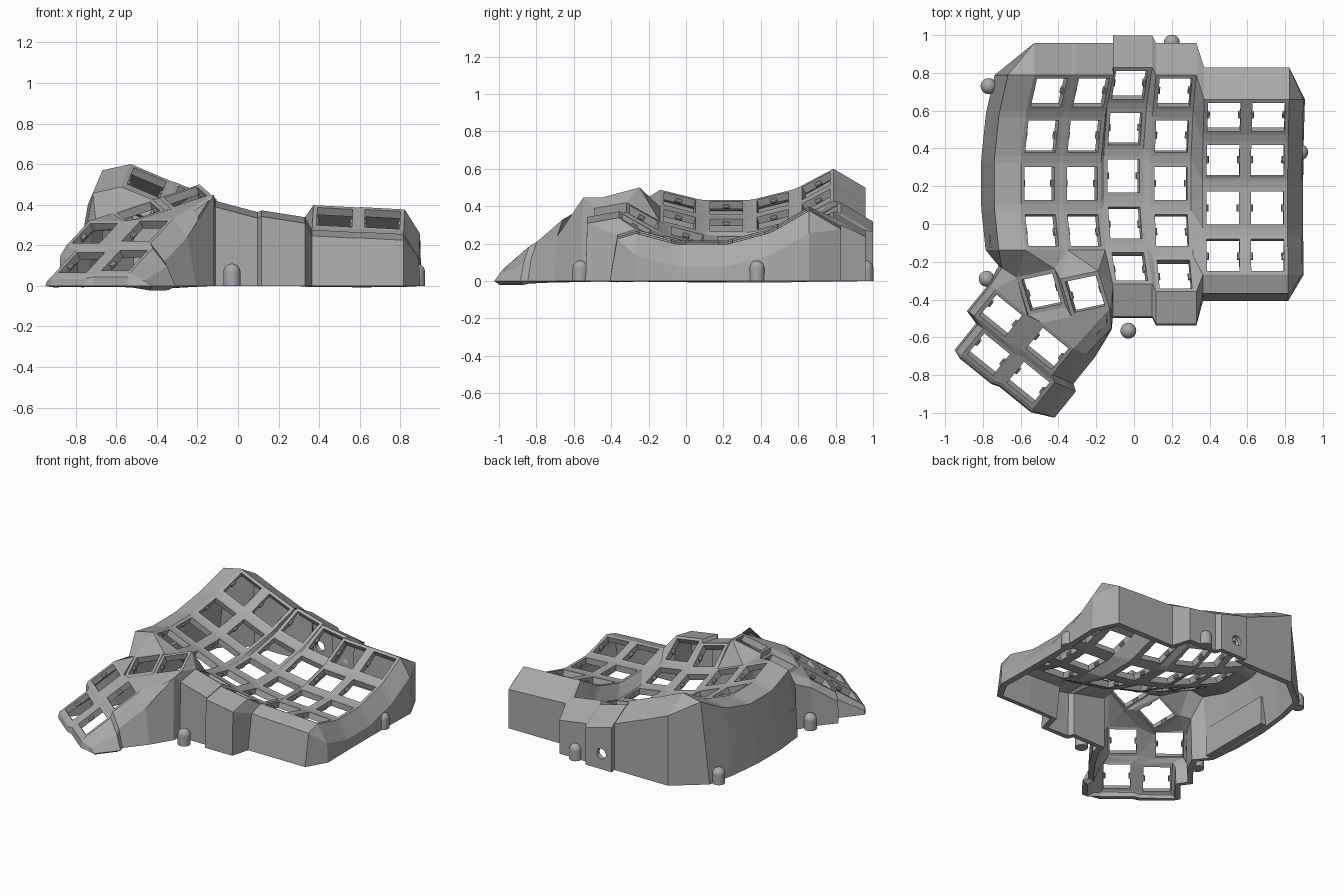
import bpy, bmesh
from math import radians, sin, cos
from mathutils import Matrix, Vector

if "Cube" in bpy.data.objects:
    bpy.data.objects.remove(bpy.data.objects["Cube"], do_unlink=True)

grey = bpy.data.materials.new("matte grey")
grey.use_nodes = True
grey.diffuse_color = (0.4, 0.4, 0.4, 1)
grey.node_tree.nodes["Principled BSDF"].inputs["Base Color"].default_value = (0.4, 0.4, 0.4, 1)


def finish(name, bm):
    mesh = bpy.data.meshes.new(name)
    bm.to_mesh(mesh)
    bm.free()
    mesh.materials.append(grey)
    obj = bpy.data.objects.new(name, mesh)
    bpy.context.scene.collection.objects.link(obj)
    return obj


def turn(deg, axis):
    return Matrix.Rotation(radians(deg), 4, axis)


# Key frames: columns curved front to back and tilted sideways
RADIUS, STEP = 0.96, 15
OUTER, HOLE = 0.108, 0.087
columns = [  # x, y, z of the lowest key, sideways tilt, number of rows
    (-0.50, 0.215, 0.39, 23, 4),
    (-0.275, 0.215, 0.30, 22, 4),
    (-0.055, 0.255, 0.215, 15, 5),
    (0.195, 0.215, 0.175, 9, 5),
    (0.47, 0.085, 0.21, 3, 4),
    (0.705, 0.085, 0.20, 3, 4),
]
frames = {}
for c, (x, y, z, tilt, rows) in enumerate(columns):
    for r in range(rows):
        angle = STEP * (2 - r)
        a = radians(angle)
        arc = Matrix.Translation((0, RADIUS * sin(a), RADIUS * (1 - cos(a))))
        frames[c, r] = Matrix.Translation((x, y, z)) @ turn(tilt, 'Y') @ arc @ turn(angle, 'X')

# Thumb keys: two upper ones beside the columns, four on a lower slope
for name, pos in {"A": (-0.49, -0.36, 0.365), "B": (-0.26, -0.37, 0.44)}.items():
    frames[name] = Matrix.Translation(pos) @ turn(12, 'Z') @ turn(-18, 'Y') @ turn(15, 'X')
for name, pos in {"C": (-0.705, -0.485, 0.26), "D": (-0.77, -0.69, 0.115),
                  "E": (-0.46, -0.66, 0.27), "F": (-0.56, -0.84, 0.125)}.items():
    frames[name] = Matrix.Translation(pos) @ turn(-39, 'Z') @ turn(34, 'X')

bm = bmesh.new()
SIGNS = {"TL": (-1, 1), "TR": (1, 1), "BR": (1, -1), "BL": (-1, -1)}
corner = {}
for key, m in frames.items():
    outer, inner = [], []
    for tag, (sx, sy) in SIGNS.items():
        v = bm.verts.new(m @ Vector((sx * OUTER, sy * OUTER, 0)))
        corner[key, tag] = v
        outer.append(v)
        inner.append(bm.verts.new(m @ Vector((sx * HOLE, sy * HOLE, 0))))
    for i in range(4):
        j = (i + 1) % 4
        bm.faces.new((outer[i], outer[j], inner[j], inner[i]))


def pick(*items):
    """Corner vertices named like ('A', 'TL TR')."""
    return [corner[key, tag] for key, tags in items for tag in tags.split()]


def strip(a, b):
    """Triangle strip between two rows of vertices, taking the shorter diagonal."""
    i = j = 0
    while i < len(a) - 1 or j < len(b) - 1:
        step_a = j == len(b) - 1 or (i < len(a) - 1 and
                 (a[i + 1].co - b[j].co).length < (a[i].co - b[j + 1].co).length)
        if step_a:
            bm.faces.new((a[i], a[i + 1], b[j]))
            i += 1
        else:
            bm.faces.new((a[i], b[j + 1], b[j]))
            j += 1


def side(c, tags):
    return pick(*[((c, r), tags) for r in range(columns[c][4])])


# Webs between rows and between columns
for c, col in enumerate(columns):
    for r in range(col[4] - 1):
        strip(pick(((c, r), "BL BR")), pick(((c, r + 1), "TL TR")))
    if c < 5:
        right = side(c, "TR BR")
        if c == 1:
            right += pick(("B", "TR BR"))
        strip(right, side(c + 1, "TL BL"))

# Webs around the thumb keys
strip(pick(((0, 3), "BL BR"), ((1, 3), "BL BR")), pick(("A", "TL TR"), ("B", "TL TR")))
strip(pick(("A", "TR BR")), pick(("B", "TL BL")))
strip(pick(("C", "BL BR")), pick(("D", "TL TR")))
strip(pick(("E", "BL BR")), pick(("F", "TL TR")))
strip(pick(("C", "TR BR"), ("D", "TR BR")), pick(("E", "TL BL"), ("F", "TL BL")))
strip(pick(("A", "TL BL BR"), ("B", "BL BR")), pick(("C", "TL TR"), ("E", "TL TR")))

# Outer wall: every border corner steps out to a rim, then drops to the ground
OUT = {  # rim offset, and how far the foot spreads beyond it
    "back": ((0, 0.17, -0.1), 1.0),
    "right": ((0.075, 0, -0.12), 1.1),
    "front": ((0, -0.1, -0.03), 1.4),
    "middle": ((0, -0.17, -0.03), 1.05),
    "peak": ((0.01, -0.1, 0), 1.1),
    "thumb_right": ((0.07, -0.03, -0.09), 1.6),
    "thumb_front": ((-0.01, -0.015, -0.02), 1.3),
    "thumb_left": ((-0.03, 0.02, -0.05), 1.3),
    "notch": ((-0.08, 0.05, -0.04), 1.2),
    "left": ((-0.14, 0, -0.03), 1.5),
}
border = []


def walk(way, *items):
    border.extend((v, way) for v in pick(*items))


walk("back", *[((c, 0), "TL TR") for c in range(6)])
walk("right", *[((5, r), "TR BR") for r in range(4)])
walk("front", ((5, 3), "BR BL"), ((4, 3), "BR BL"))
walk("middle", ((3, 4), "BR BL"), ((2, 4), "BR BL"))
walk("peak", ("B", "BR"))
walk("thumb_right", ("E", "TR BR"), ("F", "TR BR"))
walk("thumb_front", ("F", "BR BL"), ("D", "BR BL"))
walk("thumb_left", ("D", "BL TL"), ("C", "BL TL"))
walk("notch", ("A", "TL"))
walk("left", *[((0, r), "BL TL") for r in (3, 2, 1, 0)])

rims, feet = [], []
for v, way in border:
    (dx, dy, dz), spread = OUT[way]
    rims.append(bm.verts.new((v.co.x + dx, v.co.y + dy, max(v.co.z + dz, 0.025))))
    feet.append(bm.verts.new((v.co.x + dx * spread, v.co.y + dy * spread, 0)))
for i in range(len(border)):
    j = (i + 1) % len(border)
    a, b = border[i][0], border[j][0]
    bm.faces.new((a, rims[i], rims[j]) if a is b else (a, b, rims[j], rims[i]))
    bm.faces.new((rims[i], rims[j], feet[j], feet[i]))

bmesh.ops.recalc_face_normals(bm, faces=bm.faces)
bm.normal_update()
if corner[(3, 2), "TL"].link_faces[0].normal.z < 0:
    bmesh.ops.reverse_faces(bm, faces=bm.faces)
shell = finish("keyboard_case", bm)
solid = shell.modifiers.new("thickness", 'SOLIDIFY')
solid.thickness, solid.offset = 0.042, -1

# Round cable port through the back wall
cut = bmesh.new()
bmesh.ops.create_cone(cut, cap_ends=True, segments=24, radius1=0.036, radius2=0.036, depth=0.3,
                      matrix=Matrix.Translation((-0.03, 0.98, 0.11)) @ turn(90, 'X'))
cutter = finish("port_cutter", cut)
cutter.hide_render = True
cutter.hide_set(True)
port = shell.modifiers.new("port", 'BOOLEAN')
port.operation, port.object, port.solver = 'DIFFERENCE', cutter, 'EXACT'

# Small retaining clips on two sides of each key hole
clips = bmesh.new()
for m in frames.values():
    for s in (-1, 1):
        bmesh.ops.create_cone(clips, cap_ends=True, segments=10, radius1=0.013, radius2=0.013, depth=0.035,
                              matrix=m @ Matrix.Translation((s * HOLE, 0, -0.028)) @ turn(90, 'X'))
finish("switch_clips", clips)

# Domed screw posts around the foot of the wall
for n, (x, y) in enumerate([(-0.77, 0.73), (0.2, 0.96), (0.88, 0.38), (-0.03, -0.565), (-0.78, -0.29)]):
    post = bmesh.new()
    made = bmesh.ops.create_uvsphere(post, u_segments=24, v_segments=12, radius=0.042)
    bmesh.ops.translate(post, verts=made["verts"], vec=(0, 0, 0.068))
    for v in post.verts:
        if v.co.z < 0.067:
            v.co = (v.co.x, v.co.y, 0) if v.co.z < 0.03 else (v.co.x, v.co.y, v.co.z)
    bmesh.ops.create_cone(post, cap_ends=True, segments=24, radius1=0.042, radius2=0.042, depth=0.068,
                          matrix=Matrix.Translation((0, 0, 0.034)))
    bmesh.ops.translate(post, verts=post.verts, vec=(x, y, 0))
    obj = finish("screw_post_%d" % (n + 1), post)
    bpy.context.view_layer.objects.active = obj
    obj.select_set(True)
    bpy.ops.object.shade_smooth_by_angle()
    obj.select_set(False)

# Controller holder on the inside of the left wall
holder = bmesh.new()
bmesh.ops.create_cube(holder, size=1, matrix=Matrix.Translation((-0.74, 0.15, 0.1)) @ Matrix.Diagonal((0.05, 0.55, 0.2, 1)))
finish("controller_holder", holder)
